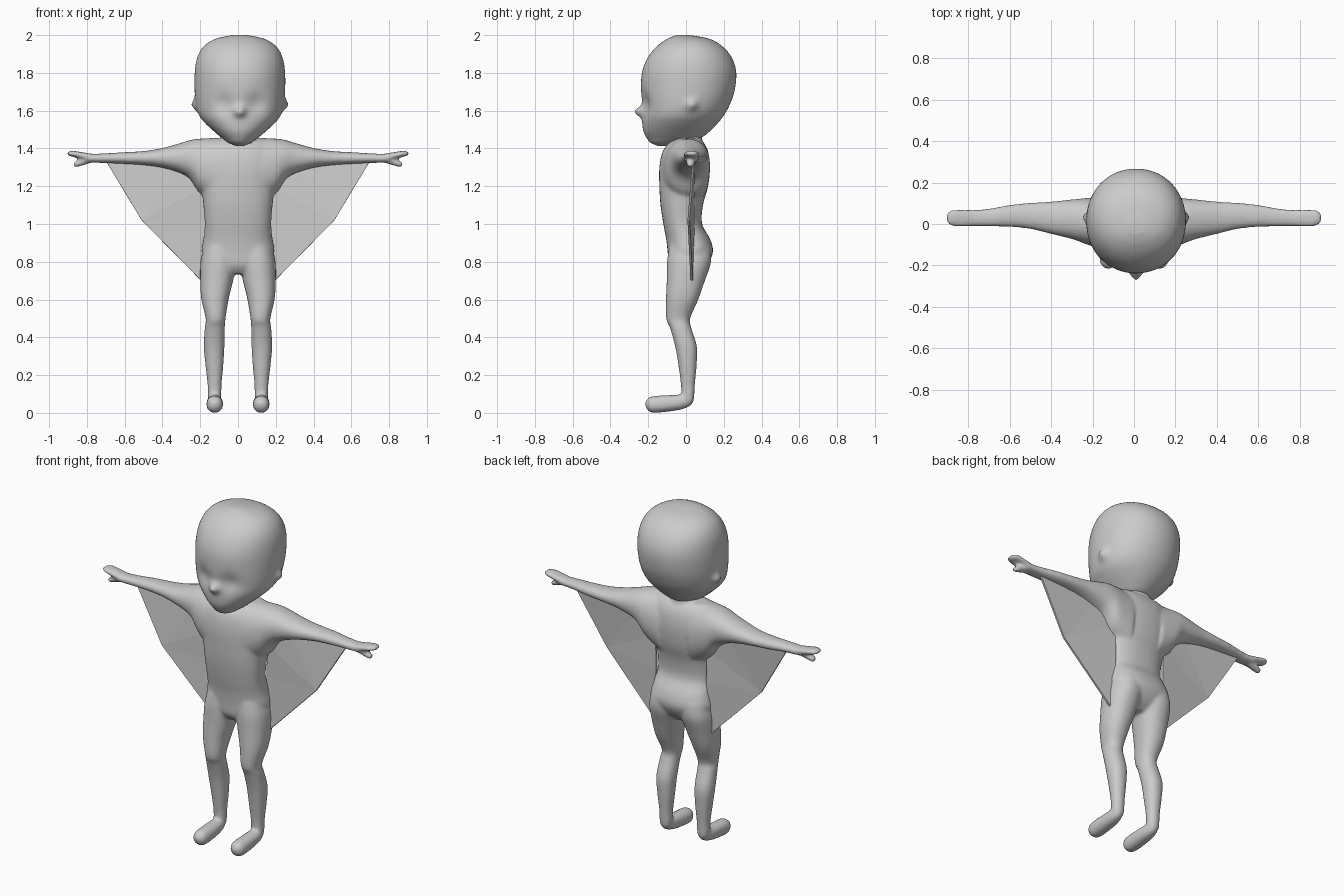
import bpy, bmesh
from math import cos, sin, pi, exp
from mathutils import Vector


def spline(rows, steps):
    """Catmull-Rom interpolation of cross-section rows."""
    out = []
    for i in range(len(rows) - 1):
        p0, p1 = rows[max(i - 1, 0)], rows[i]
        p2, p3 = rows[i + 1], rows[min(i + 2, len(rows) - 1)]
        for k in range(steps):
            t = k / steps
            out.append([0.5 * (2 * b + (c - a) * t + (2 * a - 5 * b + 4 * c - d) * t * t
                               + (3 * b - a - 3 * c + d) * t ** 3)
                        for a, b, c, d in zip(p0, p1, p2, p3)])
    return out + [list(rows[-1])]


def loft(bm, axis, rows, sign=1, n=40, steps=4, power=2.2):
    """Closed tube along an axis; each row is (position, a_min, a_max, b_min, b_max)."""
    rings = []
    for t, a0, a1, b0, b1 in spline(rows, steps):
        ring = []
        for k in range(n):
            c, s = cos(2 * pi * k / n), sin(2 * pi * k / n)
            c = abs(c) ** (2 / power) * (1 if c >= 0 else -1)
            s = abs(s) ** (2 / power) * (1 if s >= 0 else -1)
            a = (a0 + a1) / 2 + (a1 - a0) / 2 * c
            b = (b0 + b1) / 2 + (b1 - b0) / 2 * s
            x, y, z = {'x': (t, a, b), 'y': (a, t, b), 'z': (a, b, t)}[axis]
            ring.append(bm.verts.new((x * sign, y, z)))
        rings.append(ring)
    for r, q in zip(rings, rings[1:]):
        for k in range(n):
            bm.faces.new((r[k], r[(k + 1) % n], q[(k + 1) % n], q[k]))
    bm.faces.new(rings[0])
    bm.faces.new(rings[-1])


def finish(bm, name, smooth=True):
    bmesh.ops.recalc_face_normals(bm, faces=bm.faces)
    for f in bm.faces:
        f.smooth = smooth
    me = bpy.data.meshes.new(name)
    bm.to_mesh(me)
    bm.free()
    ob = bpy.data.objects.new(name, me)
    bpy.context.collection.objects.link(ob)
    return ob


# Body: torso, neck, arms, hands, legs and feet fused into one skin
torso = [(z, -w, w, f, b) for z, w, f, b in [
    (0.735, .10, -.06, .06), (0.78, .165, -.09, .11), (0.85, .193, -.097, .143),
    (0.92, .183, -.105, .128), (1.0, .176, -.12, .085), (1.1, .183, -.135, .09),
    (1.2, .195, -.141, .117), (1.3, .205, -.141, .127), (1.38, .205, -.125, .118),
    (1.43, .19, -.09, .095), (1.455, .15, -.04, .065)]]
neck = [(1.40, -.10, .10, -.09, .09), (1.45, -.085, .085, -.08, .085), (1.49, -.08, .08, -.08, .08)]
arm = [(.10, -.13, .125, 1.09, 1.455), (.20, -.108, .127, 1.16, 1.452),
       (.25, -.09, .123, 1.232, 1.445), (.30, -.072, .118, 1.268, 1.43),
       (.40, -.048, .108, 1.298, 1.402), (.50, -.024, .102, 1.312, 1.386),
       (.60, -.014, .092, 1.318, 1.38), (.70, -.012, .074, 1.323, 1.374),
       (.78, -.012, .068, 1.325, 1.370), (.81, -.008, .062, 1.332, 1.364)]
fingers = [(.76, -.01, .068, 1.326, 1.37), (.82, -.013, .07, 1.343, 1.379),
           (.87, -.011, .07, 1.355, 1.387), (.895, .0, .06, 1.361, 1.385),
           (.904, .018, .042, 1.366, 1.38)]
thumb = [(.77, .0, .052, 1.326, 1.362), (.83, .0, .048, 1.308, 1.347),
         (.86, .004, .042, 1.301, 1.331), (.872, .014, .034, 1.308, 1.323)]
leg = [(.88, .0, .18, -.09, .13), (.80, .006, .198, -.10, .133), (.70, .026, .2, -.102, .1),
       (.60, .05, .194, -.106, .065), (.50, .066, .171, -.105, .022),
       (.45, .07, .176, -.085, .028), (.35, .072, .181, -.057, .058),
       (.25, .078, .172, -.04, .056), (.15, .087, .161, -.027, .047),
       (.07, .09, .158, -.022, .042), (.045, .105, .145, -.01, .028)]
foot = [(-.216, .113, .134, .037, .057), (-.203, .094, .153, .015, .076),
        (-.17, .08, .166, .0, .089), (-.05, .082, .165, .013, .096),
        (.01, .092, .157, .03, .1), (.036, .11, .138, .05, .09)]
bm = bmesh.new()
loft(bm, 'z', torso, power=2.4)
loft(bm, 'z', neck)
for s in (1, -1):
    for axis, rows in (('x', arm), ('x', fingers), ('x', thumb), ('z', leg), ('y', foot)):
        loft(bm, axis, rows, s)
body = finish(bm, "body")
rem = body.modifiers.new("fuse", 'REMESH')
rem.mode = 'VOXEL'
rem.voxel_size = 0.009
rem.use_smooth_shade = True
smo = body.modifiers.new("soften", 'SMOOTH')
smo.factor = 0.5
smo.iterations = 6

# Head: egg-shaped loft, then nose, ears and eye hollows pushed out of it
head = [(z, .01 - w, .01 + w, f, b) for z, w, f, b in [
    (1.414, .02, -.15, -.09), (1.43, .06, -.187, -.02), (1.455, .096, -.208, .075),
    (1.49, .137, -.225, .125), (1.53, .18, -.231, .165), (1.57, .213, -.232, .197),
    (1.62, .231, -.232, .226), (1.70, .239, -.238, .256), (1.80, .239, -.233, .266),
    (1.88, .226, -.203, .243), (1.94, .192, -.155, .193), (1.98, .13, -.10, .125),
    (2.0, .04, -.05, .02)]]
bm = bmesh.new()
loft(bm, 'z', head, n=96, steps=6, power=2.08)
pushes = [((.01, -.23, 1.595), .028, (0, -.04, 0))]
for s in (1, -1):
    pushes.append(((.01 + s * .235, .03, 1.63), .03, (s * .025, .005, 0)))
    pushes.append(((.01 + s * .085, -.22, 1.64), .055, (0, .018, 0)))
for centre, radius, vec in pushes:
    for v in bm.verts:
        v.co += Vector(vec) * exp(-((v.co - Vector(centre)).length / radius) ** 2)
finish(bm, "head")

# Wing membranes between wrist and hip
points = [(.70, .04, 1.335), (.51, .014, 1.02), (.195, .03, .70),
          (.165, .04, 1.0), (.17, .04, 1.2), (.30, .04, 1.31)]
for s, side in ((1, "left"), (-1, "right")):
    bm = bmesh.new()
    vs = [bm.verts.new((x * s, y, z)) for x, y, z in points]
    for f in ((0, 1, 5), (5, 1, 4), (4, 1, 3), (3, 1, 2)):
        bm.faces.new([vs[i] for i in f])
    wing = finish(bm, "wing_membrane_" + side, smooth=False)
    sol = wing.modifiers.new("thickness", 'SOLIDIFY')
    sol.thickness = 0.012
    sol.offset = 0
